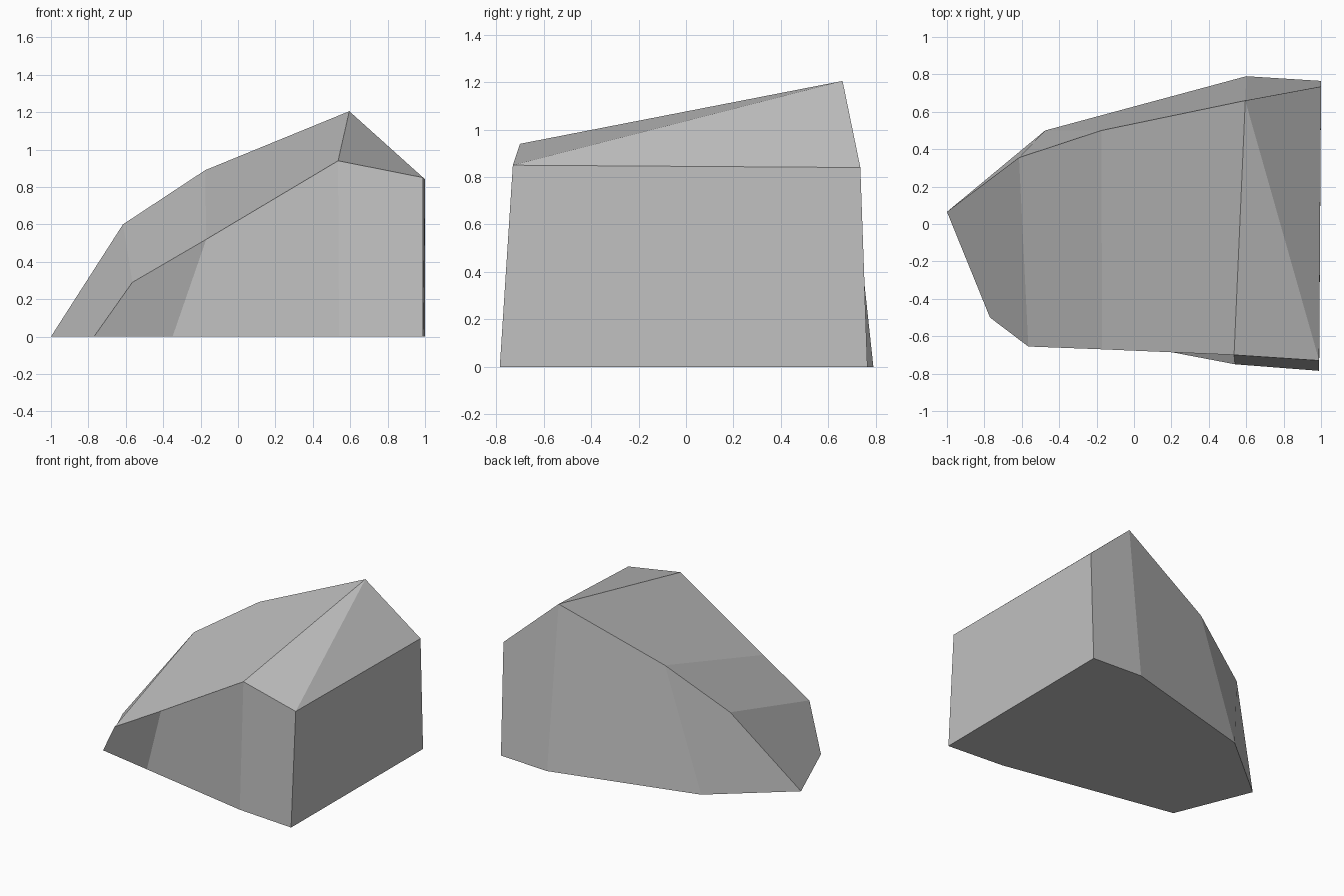
import bpy
import bmesh

default = bpy.data.objects.get("Cube")
if default:
    bpy.data.objects.remove(default, do_unlink=True)

# One flat stone grey
stone = bpy.data.materials.new("stone_grey")
stone.use_nodes = True
grey = (0.53, 0.53, 0.53, 1)
stone.diffuse_color = grey
bsdf = next(n for n in stone.node_tree.nodes if n.type == 'BSDF_PRINCIPLED')
bsdf.inputs["Base Color"].default_value = grey

# Four long edges of the rock, each running from the low end to the tall end
front_base = [(-0.77, -0.5, 0), (-0.35, -0.58, 0), (0.54, -0.75, 0), (0.99, -0.785, 0)]
front_ridge = [(-0.565, -0.655, 0.29), (-0.17, -0.67, 0.52), (0.535, -0.7, 0.94), (0.99, -0.73, 0.85)]
back_ridge = [(-0.615, 0.355, 0.6), (-0.175, 0.5, 0.89), (0.595, 0.66, 1.205), (1, 0.735, 0.84)]
back_base = [(-1, 0.065, 0), (-0.475, 0.5, 0), (0.6, 0.79, 0), (1, 0.765, 0)]

bm = bmesh.new()
rails = [[bm.verts.new(p) for p in rail]
         for rail in (front_base, front_ridge, back_ridge, back_base)]

# Front, top and back facets between neighbouring long edges
for lower, upper in zip(rails, rails[1:]):
    for i in range(len(lower) - 1):
        a, b, c, d = lower[i], lower[i + 1], upper[i + 1], upper[i]
        if lower is rails[1] and i == 2:
            # The sloping crown facet folds along its diagonal
            bm.faces.new((a, b, d))
            bm.faces.new((b, c, d))
        else:
            bm.faces.new((a, b, c, d))

# Underside and the two ends
bm.faces.new(rails[0] + rails[3][::-1])
bm.faces.new([rail[0] for rail in rails])
bm.faces.new([rail[-1] for rail in rails])
bmesh.ops.recalc_face_normals(bm, faces=bm.faces)

mesh = bpy.data.meshes.new("rock")
bm.to_mesh(mesh)
bm.free()
mesh.materials.append(stone)
rock = bpy.data.objects.new("rock", mesh)
bpy.context.collection.objects.link(rock)
